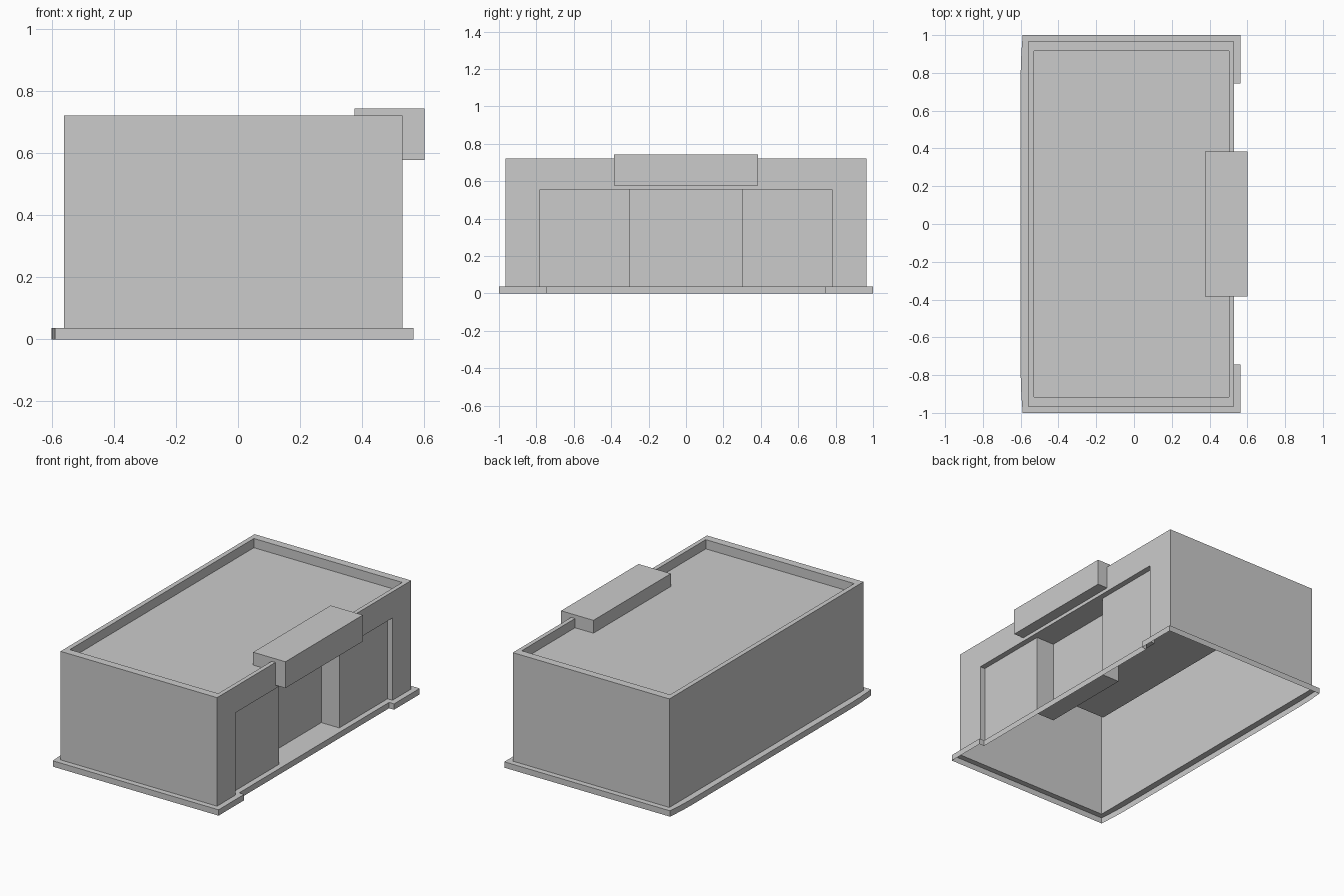
import bpy

if "Cube" in bpy.data.objects:
    bpy.data.objects.remove(bpy.data.objects["Cube"])

BASE, TOP, ROOF = 0.037, 0.72, 0.662      # slab top, parapet top, roof deck
DOOR_TOP, CAN_LOW, CAN_TOP = 0.555, 0.577, 0.743


def build(name, faces):
    """Make one flat-shaded object from a list of point loops."""
    verts, polys = [], []
    index = {}
    for loop in faces:
        ids = []
        for p in loop:
            key = tuple(round(c, 5) for c in p)
            if key not in index:
                index[key] = len(verts)
                verts.append(key)
            ids.append(index[key])
        polys.append(ids)
    mesh = bpy.data.meshes.new(name)
    mesh.from_pydata(verts, [], polys)
    mesh.update()
    obj = bpy.data.objects.new(name, mesh)
    bpy.context.collection.objects.link(obj)
    return obj


def skirt(path, z0, z1, closed=True):
    """Upright faces along a plan path; counter-clockwise faces outward."""
    pairs = list(zip(path, path[1:] + path[:1]))
    if not closed:
        pairs.pop()
    return [[(*p, z0), (*q, z0), (*q, z1), (*p, z1)] for p, q in pairs]


def flat(path, z):
    return [(x, y, z) for x, y in path]


def rect(x0, x1, y):
    return [(x0, -y), (x1, -y), (x1, y), (x0, y)]


def mirror_y(half):
    """Complete a plan path by mirroring it across y = 0."""
    return half + [(x, -y) for x, y in reversed(half)]


outer = rect(-0.56, 0.53, 0.965)
inner = rect(-0.53, 0.503, 0.915)

# Base plinth: bowed rear edge, notched at the entrance, open underneath
rear = [(-0.600, 0.8), (-0.598, 0.87), (-0.594, 0.94), (-0.589, 1.0)]
left_half = rear + [(0.565, 1.0), (0.565, 0.745), (0.53, 0.745)]
edge = mirror_y(left_half)[::-1]
right_to_left = [(x, -y) for x, y in reversed(left_half)]
edge = right_to_left[:]                                    # front half
edge = [(0.53, -0.745), (0.565, -0.745), (0.565, -1.0)] + \
       [(x, -y) for x, y in reversed(rear)] + \
       rear + [(0.565, 1.0), (0.565, 0.745), (0.53, 0.745)]
edge = edge[::-1]                                          # counter-clockwise
hole = [(0.53, -0.965), (-0.56, -0.965), (-0.56, 0.965), (0.53, 0.965)]
build("base_plinth", skirt(edge, 0, BASE) + [flat(edge + hole, BASE)])

# Outer walls; the entrance side has an opening
sides = skirt(outer, BASE, TOP)
sides.pop(1)
opening = [(-0.965, BASE), (-0.78, BASE), (-0.78, DOOR_TOP), (0.78, DOOR_TOP),
           (0.78, BASE), (0.965, BASE), (0.965, TOP), (-0.965, TOP)]
build("outer_walls", sides + [[(0.53, y, z) for y, z in opening]])

# Roof deck with raised parapet
cap = [[(*outer[i], TOP), (*outer[(i + 1) % 4], TOP),
        (*inner[(i + 1) % 4], TOP), (*inner[i], TOP)] for i in range(4)]
build("roof_parapet", cap + skirt(inner[::-1], ROOF, TOP) + [flat(inner, ROOF)])

# Stepped entrance recess
recess = mirror_y([(0.53, -0.78), (0.495, -0.78), (0.495, -0.3), (0.37, -0.3)])
build("entrance_recess", skirt(recess, BASE, DOOR_TOP, closed=False)
      + [flat(recess[::-1], BASE), flat(recess, DOOR_TOP)])

# Canopy: L-shaped profile wrapped over the parapet
profile = [(0.53, CAN_LOW), (0.60, CAN_LOW), (0.60, CAN_TOP),
           (0.375, CAN_TOP), (0.375, ROOF)]
Y = 0.385
strip = [[(a, -Y, za), (a, Y, za), (b, Y, zb), (b, -Y, zb)][::-1]
         for (a, za), (b, zb) in zip(profile, profile[1:])]
end = profile + [(0.503, ROOF), (0.503, TOP), (0.53, TOP)]
build("entrance_canopy", [f[::-1] for f in strip]
      + [[(x, -Y, z) for x, z in end], [(x, Y, z) for x, z in end[::-1]]])
